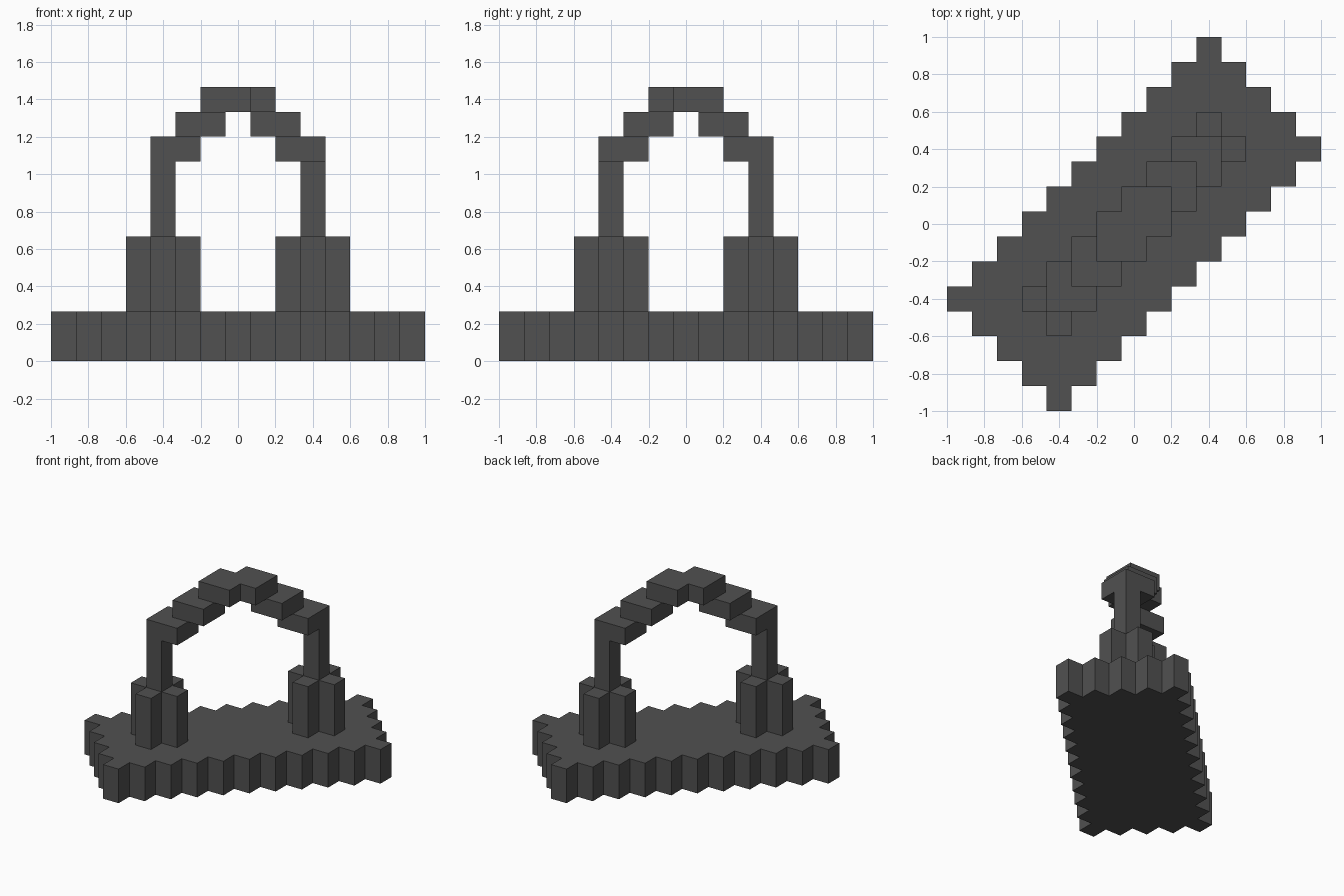
import bpy, bmesh

default = bpy.data.objects.get("Cube")
if default:
    bpy.data.objects.remove(default, do_unlink=True)

U = 2 / 15  # edge length of one block

grey = bpy.data.materials.new("dark_grey")
grey.use_nodes = True
colour = (0.082, 0.082, 0.082, 1)
grey.diffuse_color = colour
grey.node_tree.nodes["Principled BSDF"].inputs["Base Color"].default_value = colour


def blocks(name, cells, low, high):
    """Raise a footprint of grid cells into one solid, from level low to high."""
    bm = bmesh.new()
    for i, j in cells:
        corners = [(-.5, -.5), (.5, -.5), (.5, .5), (-.5, .5)]
        bm.faces.new([bm.verts.new(((i + a) * U, (j + b) * U, low * U))
                      for a, b in corners])
    bmesh.ops.remove_doubles(bm, verts=bm.verts, dist=U / 100)
    raised = bmesh.ops.extrude_face_region(bm, geom=bm.faces[:], use_keep_orig=True)["geom"]
    top = [v for v in raised if isinstance(v, bmesh.types.BMVert)]
    bmesh.ops.translate(bm, verts=top, vec=(0, 0, (high - low) * U))
    bmesh.ops.dissolve_limit(bm, angle_limit=0.01, verts=bm.verts[:], edges=bm.edges[:])
    bmesh.ops.recalc_face_normals(bm, faces=bm.faces[:])
    mesh = bpy.data.meshes.new(name)
    bm.to_mesh(mesh)
    bm.free()
    mesh.materials.append(grey)
    obj = bpy.data.objects.new(name, mesh)
    bpy.context.collection.objects.link(obj)


def square(a, b):
    return {(i, j) for i in (a, b) for j in (a, b)}


# Stepped diagonal base slab
grid = range(-7, 8)
blocks("base", {(i, j) for i in grid for j in grid
                if abs(i - j) <= 4 and abs(i + j) <= 10}, 0, 2)

# Cross-shaped pillars, posts and the stepped arch on both ends
for side, s in (("left", 1), ("right", -1)):
    c = 3 * s
    cross = {(c, c), (c + 1, c), (c - 1, c), (c, c + 1), (c, c - 1)}
    blocks(side + "_pillar", cross, 2, 5)
    blocks(side + "_post", {(c, c)}, 5, 8)
    blocks(side + "_arch_lower_step", square(2 * s, 3 * s), 8, 9)
    blocks(side + "_arch_upper_step", square(s, 2 * s), 9, 10)

# Crown of the arch
blocks("arch_crown", square(0, 1) | square(-1, 0), 10, 11)
